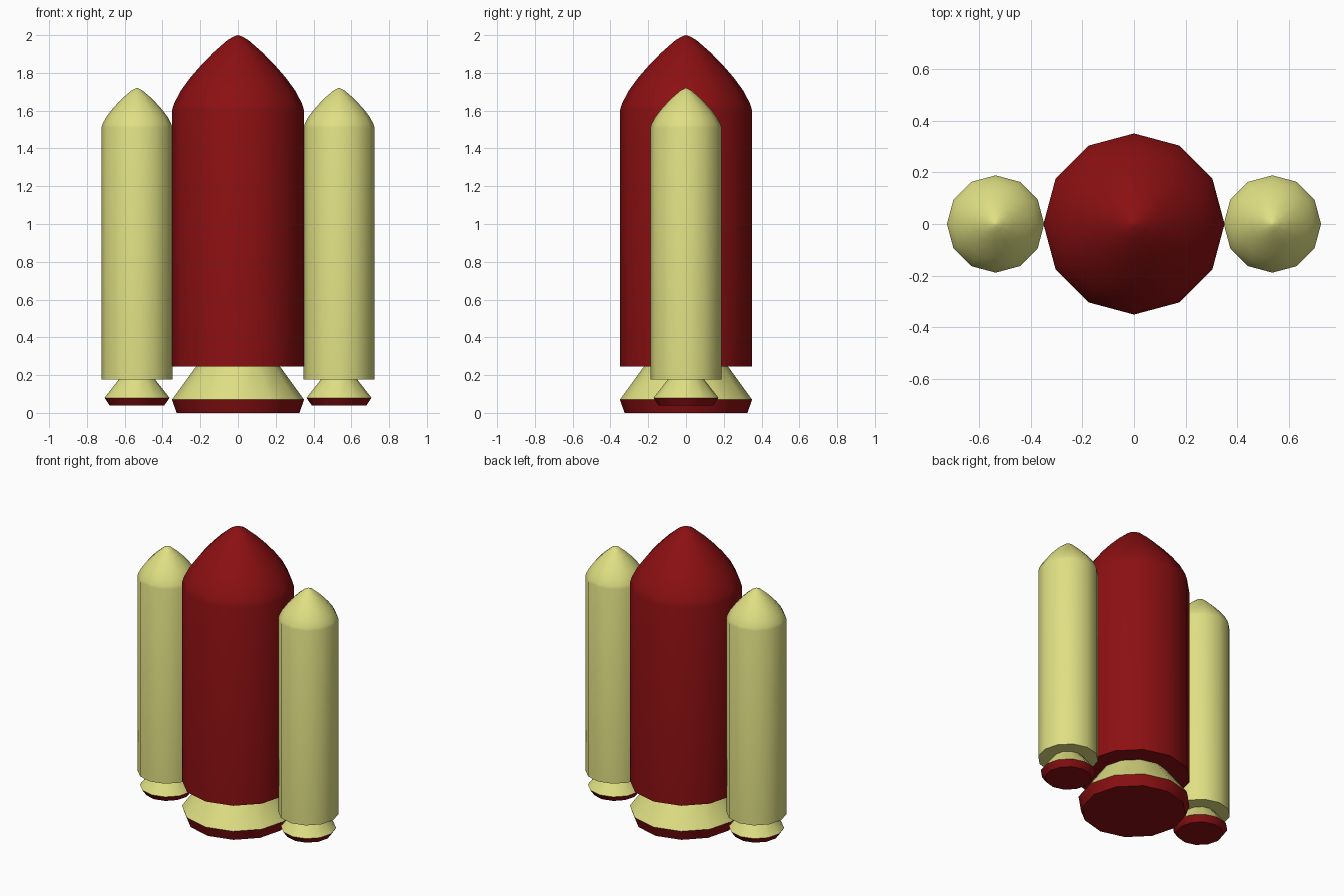
import bpy
import bmesh
from math import cos, sin, tau, radians

SIDES = 12
# Nose outline as fractions of radius and nose height
NOSE = [(1, 0), (.97, .09), (.87, .26), (.72, .44), (.55, .61),
        (.36, .78), (.15, .94), (.04, .99), (0, 1)]

cube = bpy.data.objects.get("Cube")
if cube:
    bpy.data.objects.remove(cube)


def material(name, color):
    mat = bpy.data.materials.new(name)
    mat.use_nodes = True
    mat.diffuse_color = color
    mat.node_tree.nodes["Principled BSDF"].inputs["Base Color"].default_value = color
    return mat


red = material("dark red", (.26, .005, .006, 1))
cream = material("pale yellow", (.74, .74, .23, 1))


def lathe(name, profile, mat, x=0):
    """Spin a bottom-to-top (radius, height) profile into a closed solid."""
    bm = bmesh.new()
    rings = []
    for r, z in profile:
        count = SIDES if r > 0 else 1
        rings.append([bm.verts.new((r * cos(tau * i / SIDES), r * sin(tau * i / SIDES), z))
                      for i in range(count)])
    for low, high in zip(rings, rings[1:]):
        for i in range(SIDES):
            j = (i + 1) % SIDES
            if len(high) == 1:
                bm.faces.new((low[i], low[j], high[0]))
            else:
                bm.faces.new((low[i], low[j], high[j], high[i]))
    for ring in (rings[0], rings[-1]):
        if len(ring) > 1:
            bm.faces.new(ring)
    bmesh.ops.recalc_face_normals(bm, faces=bm.faces)
    mesh = bpy.data.meshes.new(name)
    bm.to_mesh(mesh)
    bm.free()
    mesh.materials.append(mat)
    obj = bpy.data.objects.new(name, mesh)
    obj.location.x = x
    bpy.context.collection.objects.link(obj)
    bpy.ops.object.select_all(action="DESELECT")
    obj.select_set(True)
    bpy.context.view_layer.objects.active = obj
    bpy.ops.object.shade_smooth_by_angle(angle=radians(40))


def rocket(name, x, radius, bottom, shoulder, top, bell, rim, color):
    """Body with pointed nose, flared engine bell and tapered rim."""
    nose = [(radius * r, shoulder + (top - shoulder) * h) for r, h in NOSE]
    lathe(name + "_body", [(radius, bottom)] + nose, color, x)
    lathe(name + "_engine_bell", [bell[1], bell[0]], cream, x)
    lathe(name + "_engine_rim", [rim, bell[1]], red, x)


# Central tank
rocket("main_tank", 0, .35, .245, 1.6, 2,
       ((.223, .245), (.35, .07)), (.325, 0), red)

# Side boosters
for side, x in (("left", .535), ("right", -.535)):
    rocket(side + "_booster", x, .188, .178, 1.51, 1.72,
           ((.095, .178), (.172, .08)), (.145, .04), cream)
